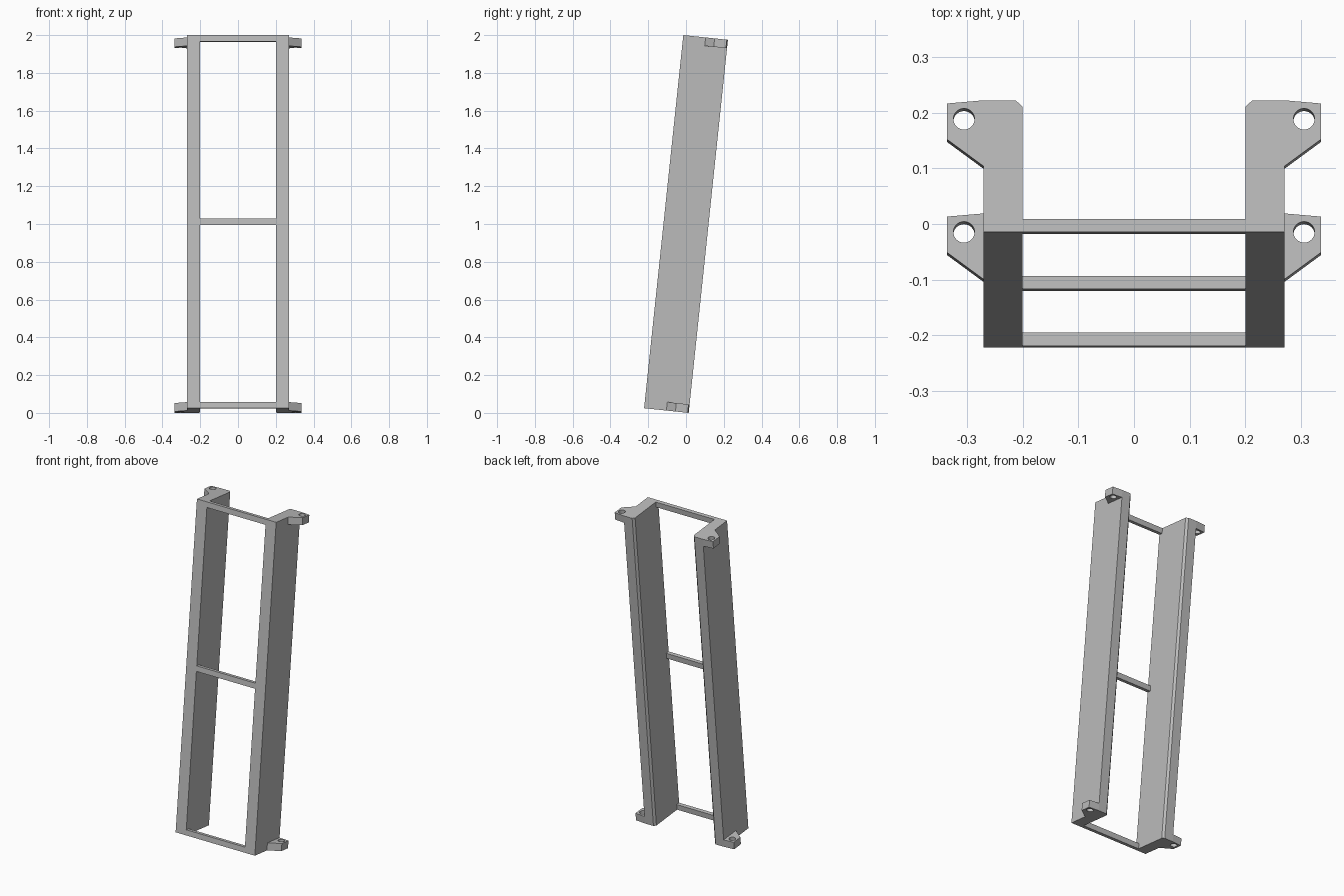
import bpy, bmesh
from math import cos, sin, pi, radians
from mathutils import Matrix

if "Cube" in bpy.data.objects:
    bpy.data.objects.remove(bpy.data.objects["Cube"])

HALF_LEN, HALF_DEPTH = 0.993, 0.1187     # frame half length and half depth
INNER, OUTER = 0.2, 0.27                 # side panel faces
CHAMFER = 0.012
EAR_THICK, HOLE_RADIUS = 0.045, 0.019
RAIL_THICK, RAIL_DEPTH = 0.033, 0.0235

# The whole frame leans back
LEAN = Matrix.Translation((0, 0, 1)) @ Matrix.Rotation(radians(-6), 4, 'X')

grey = bpy.data.materials.new("plain grey")
grey.use_nodes = True
colour = (0.5, 0.5, 0.5, 1)
grey.diffuse_color = colour
grey.node_tree.nodes["Principled BSDF"].inputs["Base Color"].default_value = colour


def prism(name, loops, bottom, top, side=1):
    """Extrude an outline, with optional hole loops, along the frame."""
    bm = bmesh.new()
    edges = []
    for loop in loops:
        verts = [bm.verts.new((side * x, y, bottom)) for x, y in loop]
        edges += [bm.edges.new((a, b)) for a, b in zip(verts, verts[1:] + verts[:1])]
    if len(loops) == 1:
        bm.faces.new(verts)
    else:
        bmesh.ops.triangle_fill(bm, edges=edges, use_beauty=True)
    ext = bmesh.ops.extrude_face_region(bm, geom=bm.faces[:])
    moved = [g for g in ext["geom"] if isinstance(g, bmesh.types.BMVert)]
    bmesh.ops.translate(bm, verts=moved, vec=(0, 0, top - bottom))
    bmesh.ops.recalc_face_normals(bm, faces=bm.faces[:])
    mesh = bpy.data.meshes.new(name)
    bm.to_mesh(mesh)
    bm.free()
    mesh.materials.append(grey)
    obj = bpy.data.objects.new(name, mesh)
    bpy.context.collection.objects.link(obj)
    obj.matrix_world = LEAN
    return obj


panel = [(INNER, -HALF_DEPTH), (OUTER, -HALF_DEPTH), (OUTER, HALF_DEPTH),
         (INNER + CHAMFER, HALF_DEPTH), (INNER, HALF_DEPTH - CHAMFER)]
ear = [(OUTER, 0), (0.335, 0.048), (0.335, 0.113), (OUTER, HALF_DEPTH)]
hole = [(0.305 + HOLE_RADIUS * cos(i * pi / 16), 0.085 + HOLE_RADIUS * sin(i * pi / 16))
        for i in range(32)]

# Side panels, each with a drilled mounting ear at both ends
for side, word in ((1, "left"), (-1, "right")):
    prism(word + "_side_panel", [panel], -HALF_LEN, HALF_LEN, side)
    prism(word + "_upper_ear", [ear, hole], HALF_LEN - EAR_THICK, HALF_LEN, side)
    prism(word + "_lower_ear", [ear, hole], -HALF_LEN, EAR_THICK - HALF_LEN, side)

# Cross rails along the front edge
front, back = -HALF_DEPTH, RAIL_DEPTH - HALF_DEPTH
rail = [(-INNER, front), (INNER, front), (INNER, back), (-INNER, back)]
for word, base in (("lower", -HALF_LEN), ("middle", -RAIL_THICK / 2),
                   ("upper", HALF_LEN - RAIL_THICK)):
    prism(word + "_cross_rail", [rail], base, base + RAIL_THICK)
